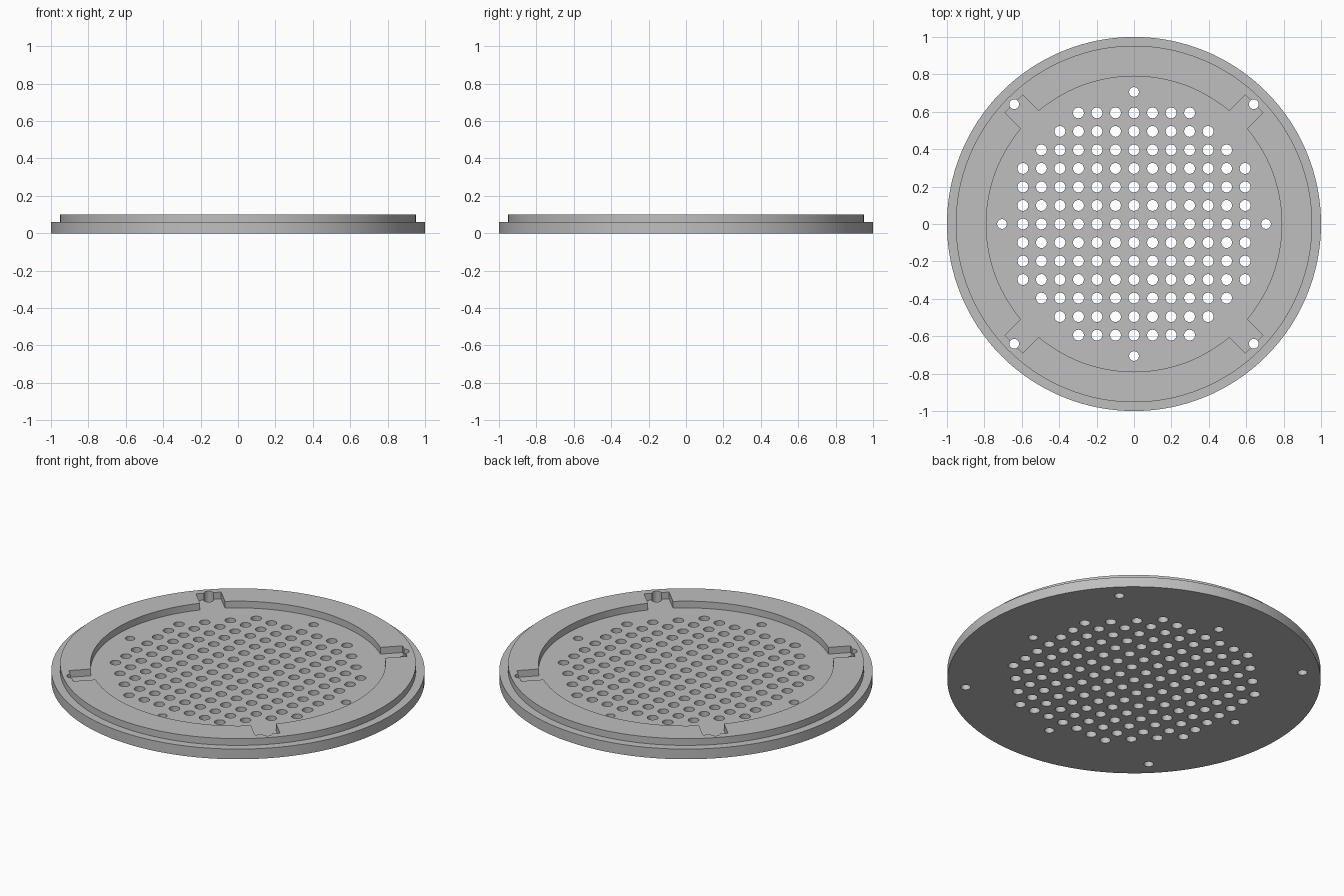
import bpy, bmesh, math
from mathutils import Matrix, Vector

cube = bpy.data.objects.get("Cube")
if cube:
    bpy.data.objects.remove(cube, do_unlink=True)

BASE_TOP, RIM_TOP = 0.06, 0.10
POCKET_R, NOTCH_R, NOTCH_HALF = 0.79, 0.908, 0.068
PITCH = 0.099

grey = bpy.data.materials.new("plain grey")
grey.use_nodes = True
colour = (0.52, 0.52, 0.52, 1)
grey.diffuse_color = colour
grey.node_tree.nodes["Principled BSDF"].inputs["Base Color"].default_value = colour


def make_object(name, bm):
    bmesh.ops.recalc_face_normals(bm, faces=bm.faces)
    mesh = bpy.data.meshes.new(name)
    bm.to_mesh(mesh)
    bm.free()
    obj = bpy.data.objects.new(name, mesh)
    bpy.context.collection.objects.link(obj)
    mesh.materials.append(grey)
    return obj


def add_cylinder(bm, x, y, r, z0, z1, sides):
    bmesh.ops.create_cone(bm, cap_ends=True, segments=sides, radius1=r, radius2=r,
                          depth=z1 - z0, matrix=Matrix.Translation((x, y, (z0 + z1) / 2)))


def cut(target, cutter):
    cutter.hide_render = True
    mod = target.modifiers.new("cut", "BOOLEAN")
    mod.operation, mod.solver, mod.object = "DIFFERENCE", "EXACT", cutter
    graph = bpy.context.evaluated_depsgraph_get()
    mesh = bpy.data.meshes.new_from_object(target.evaluated_get(graph))
    target.modifiers.clear()
    target.data = mesh
    bpy.data.objects.remove(cutter, do_unlink=True)


# Stepped disc: a wide flange below a slightly narrower rim
bm = bmesh.new()
profile = [(0, 0), (1, 0), (1, BASE_TOP), (0.953, BASE_TOP), (0.953, RIM_TOP), (0, RIM_TOP)]
verts = [bm.verts.new((r, 0, z)) for r, z in profile]
edges = [bm.edges.new(pair) for pair in zip(verts, verts[1:])]
bmesh.ops.spin(bm, geom=verts + edges, axis=(0, 0, 1), cent=(0, 0, 0),
               angle=2 * math.tau / 2, steps=128, use_merge=True)
bmesh.ops.remove_doubles(bm, verts=bm.verts, dist=1e-5)
disc = make_object("perforated_disc", bm)

# Round pocket with four square-ended diagonal notches
bm = bmesh.new()
outline = []
half_angle = math.asin(NOTCH_HALF / POCKET_R)
for k in range(4):
    turn = Matrix.Rotation(math.radians(45 + 90 * k), 3, "Z")
    for side in (-1, 1):
        outline.append(turn @ Vector((NOTCH_R, side * NOTCH_HALF, BASE_TOP)))
    steps = 28
    for i in range(steps + 1):
        a = half_angle + (math.pi / 2 - 2 * half_angle) * i / steps
        outline.append(turn @ Vector((POCKET_R * math.cos(a), POCKET_R * math.sin(a), BASE_TOP)))
floor = bm.faces.new([bm.verts.new(p) for p in outline])
walls = bmesh.ops.extrude_face_region(bm, geom=[floor])["geom"]
bmesh.ops.translate(bm, vec=(0, 0, 0.1), verts=[v for v in walls if isinstance(v, bmesh.types.BMVert)])
cut(disc, make_object("pocket_cutter", bm))

# Grid of drain holes, plus single holes on the axes and at the notches
bm = bmesh.new()
for ix in range(-6, 7):
    for iy in range(-6, 7):
        if ix * ix + iy * iy <= 45:
            add_cylinder(bm, ix * PITCH, iy * PITCH, 0.029, -0.1, 0.2, 24)
for k in range(8):
    a = k * math.pi / 4
    r = 0.905 if k % 2 else 0.706
    add_cylinder(bm, r * math.cos(a), r * math.sin(a), 0.026, -0.1, 0.2, 24)
cut(disc, make_object("hole_cutter", bm))

# Smooth round walls with crisp rims
bpy.ops.object.select_all(action="DESELECT")
disc.select_set(True)
bpy.context.view_layer.objects.active = disc
bpy.ops.object.shade_smooth_by_angle(angle=math.radians(30))
